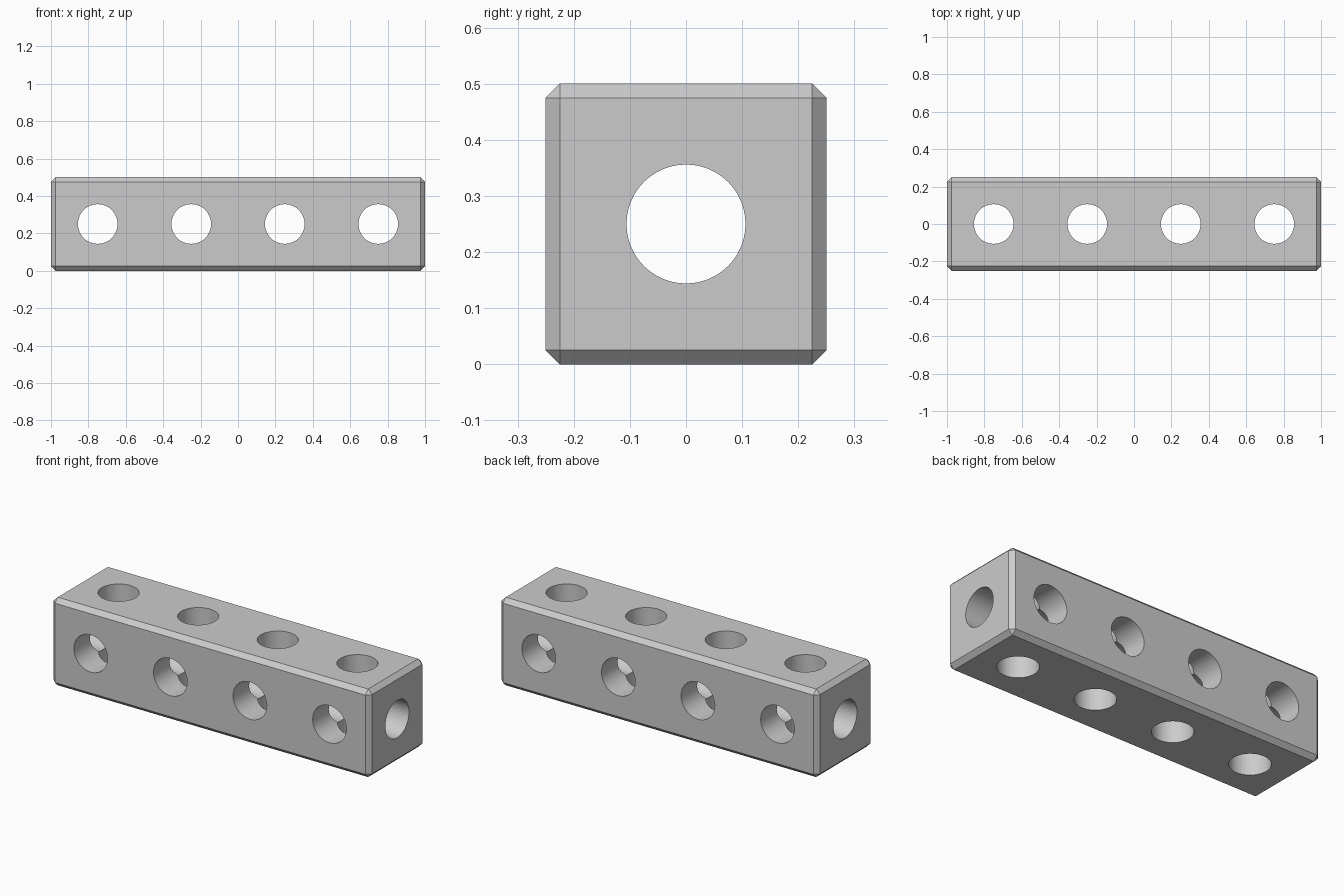
import bpy, bmesh
from math import pi

if "Cube" in bpy.data.objects:
    bpy.data.objects.remove(bpy.data.objects["Cube"])

LENGTH, SIDE, CHAMFER, HOLE_R = 2.0, 0.5, 0.025, 0.106
MID = SIDE / 2

# chamfered square beam
bm = bmesh.new()
bmesh.ops.create_cube(bm, size=1)
bmesh.ops.scale(bm, vec=(LENGTH, SIDE, SIDE), verts=bm.verts)
bmesh.ops.translate(bm, vec=(0, 0, MID), verts=bm.verts)
bmesh.ops.bevel(bm, geom=bm.edges[:], offset=CHAMFER, offset_type='OFFSET',
                segments=1, affect='EDGES')
mesh = bpy.data.meshes.new("drilled_beam")
bm.to_mesh(mesh)
bm.free()
beam = bpy.data.objects.new("drilled_beam", mesh)
bpy.context.collection.objects.link(beam)


def drill(x, rotation, depth):
    """Cut one round hole through the beam, centred on its axis."""
    bpy.ops.mesh.primitive_cylinder_add(vertices=48, radius=HOLE_R, depth=depth,
                                        location=(x, 0, MID), rotation=rotation)
    cutter = bpy.context.object
    cutter.name = "hole_cutter"
    cutter.hide_render = True
    mod = beam.modifiers.new("hole", 'BOOLEAN')
    mod.operation = 'DIFFERENCE'
    mod.solver = 'EXACT'
    mod.object = cutter
    bpy.context.view_layer.objects.active = beam
    bpy.ops.object.modifier_apply(modifier=mod.name)
    bpy.data.objects.remove(cutter)


# lengthwise bore, then the four crossing pairs
drill(0, (0, pi / 2, 0), LENGTH + 0.4)
for x in (-0.75, -0.25, 0.25, 0.75):
    drill(x, (0, 0, 0), SIDE + 0.4)
    drill(x, (pi / 2, 0, 0), SIDE + 0.4)
